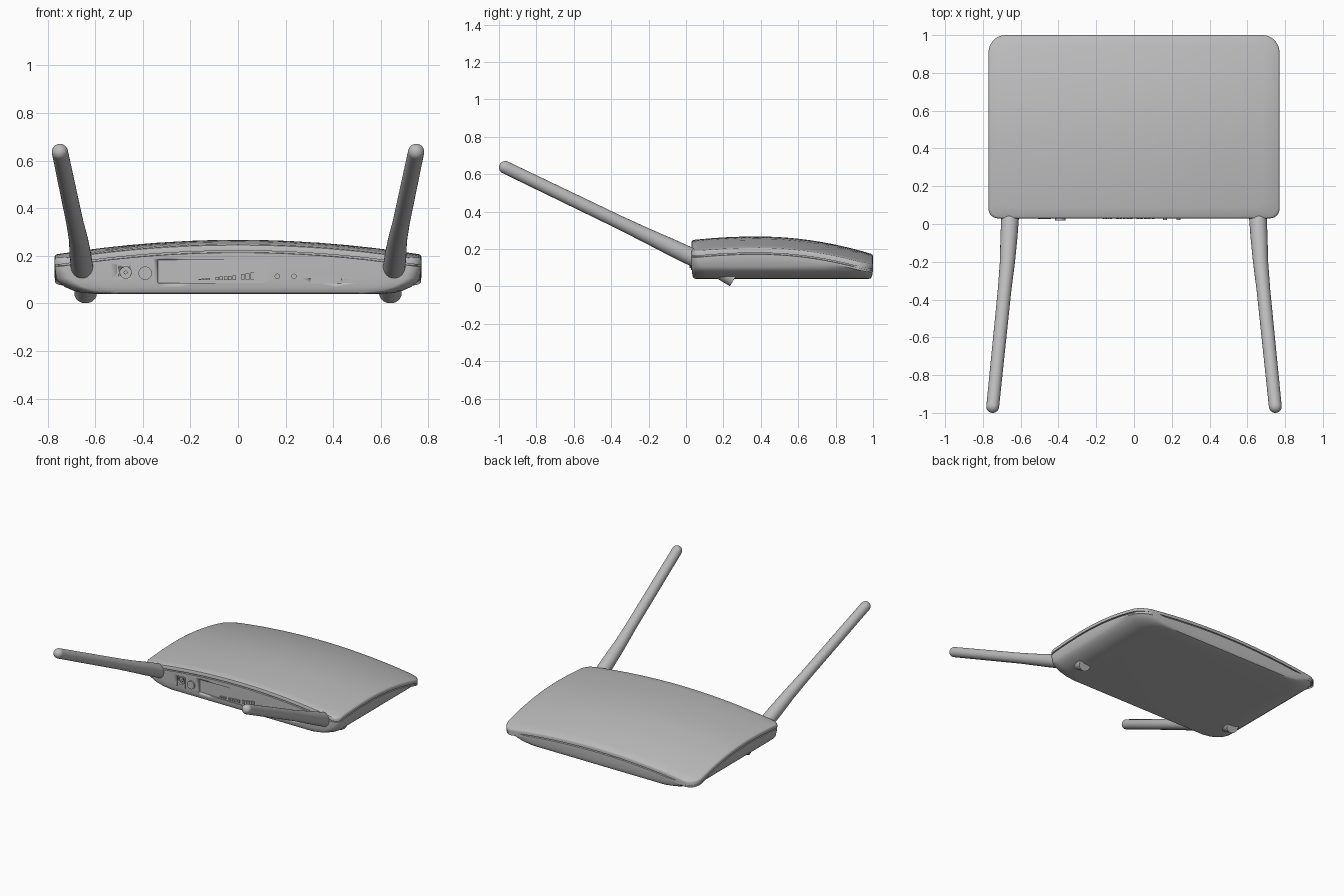
import bpy, bmesh, math
from mathutils import Vector

cube = bpy.data.objects.get("Cube")
if cube:
    bpy.data.objects.remove(cube, do_unlink=True)

grey = bpy.data.materials.new("plain grey")
grey.use_nodes = True
grey.diffuse_color = (0.5, 0.5, 0.5, 1)
grey.node_tree.nodes["Principled BSDF"].inputs["Base Color"].default_value = (0.5, 0.5, 0.5, 1)

HALF, FRONT, BACK = 0.77, 0.03, 1.0
MID = (FRONT + BACK) / 2


def finish(name, bm, angle=35):
    bmesh.ops.recalc_face_normals(bm, faces=bm.faces)
    mesh = bpy.data.meshes.new(name)
    bm.to_mesh(mesh)
    bm.free()
    mesh.materials.append(grey)
    ob = bpy.data.objects.new(name, mesh)
    bpy.context.collection.objects.link(ob)
    bpy.ops.object.select_all(action='DESELECT')
    ob.select_set(True)
    bpy.context.view_layer.objects.active = ob
    bpy.ops.object.shade_smooth_by_angle(angle=math.radians(angle))
    return ob


def top(x, y):
    """Height of the domed lid."""
    d = y - 0.38
    return 0.267 - (0.16 if d < 0 else 0.25) * d * d - 0.062 * (x / HALF) ** 2


def outline(ix=0.0, iy=0.0, extra=0.0, scale=1.0):
    """Rounded rectangle with subdivided sides, inset by ix and iy."""
    pts = []
    corners = ((1, -1, 0.05), (1, 1, 0.09), (-1, 1, 0.09), (-1, -1, 0.05))
    for i, (sx, sy, r) in enumerate(corners):
        r += extra
        cx = sx * (HALF - ix - r)
        cy = (FRONT + iy + r) if sy < 0 else (BACK - iy - r)
        for k in range(9):
            a = math.radians(-90 + 90 * i + 90 * k / 8)
            pts.append(Vector((cx + r * math.cos(a), cy + r * math.sin(a))))
    full = []
    for i, p in enumerate(pts):
        q = pts[(i + 1) % len(pts)]
        n = 16 if i % 9 == 8 else 1
        full += [p.lerp(q, k / n) for k in range(n)]
    c = Vector((0, MID))
    return [c + (p - c) * scale for p in full]


def shell(name, rings, angle=35):
    """Loft rings of (outline, height function) and cap both ends."""
    bm = bmesh.new()
    loops = [[bm.verts.new((p.x, p.y, z(p.x, p.y))) for p in pts] for pts, z in rings]
    for a, b in zip(loops, loops[1:]):
        for i in range(len(a)):
            j = (i + 1) % len(a)
            bm.faces.new((a[i], a[j], b[j], b[i]))
    bm.faces.new(loops[0])
    bm.faces.new(loops[-1])
    return finish(name, bm, angle)


def below(d):
    return lambda x, y: top(x, y) - d


def level(h):
    return lambda x, y: h


SHRINK = (0.9, 0.75, 0.6, 0.45, 0.3, 0.15, 0.02)

# Lower case: bowl-shaped sides with a flat underside
rings = [(outline(ix, iy, ex), level(z)) for ix, iy, ex, z in (
    (0.17, 0.025, 0.06, 0.04), (0.12, 0.012, 0.05, 0.043), (0.08, 0.006, 0.04, 0.053),
    (0.045, 0.003, 0.03, 0.068), (0.02, 0.001, 0.02, 0.086), (0.006, 0, 0.01, 0.105))]
rings += [(outline(0.002), below(0.045)), (outline(0.002), below(0.034)),
          (outline(0.014, 0.012), below(0.034))]
rings += [(outline(0.014, 0.012, 0, s), below(0.034)) for s in SHRINK]
case = shell("lower_case", rings)

# Domed lid, separated from the case by a narrow groove
rings = [(outline(0.014, 0.012, 0, s), below(0.036)) for s in reversed(SHRINK)]
rings += [(outline(0.014, 0.012), below(0.036)), (outline(0.014, 0.012), below(0.026)),
          (outline(), below(0.026)), (outline(), below(0.009)),
          (outline(0.003, 0.003), below(0.003)), (outline(0.01, 0.01), below(0))]
rings += [(outline(0.01, 0.01, 0, s), below(0)) for s in SHRINK]
shell("lid", rings)


def prism(name, profile, y0, y1):
    """Extrude an x-z profile along y."""
    bm = bmesh.new()
    face = bm.faces.new([bm.verts.new((x, y0, z)) for x, z in profile])
    moved = bmesh.ops.extrude_face_region(bm, geom=[face])["geom"]
    bmesh.ops.translate(bm, vec=(0, y1 - y0, 0),
                        verts=[v for v in moved if isinstance(v, bmesh.types.BMVert)])
    return finish(name, bm)


def box(name, x0, x1, z0, z1, y0, y1):
    return prism(name, [(x0, z0), (x1, z0), (x1, z1), (x0, z1)], y0, y1)


def disc(name, x, z, r, y0, y1):
    ring = [math.tau * k / 32 for k in range(32)]
    return prism(name, [(x + r * math.cos(a), z + r * math.sin(a)) for a in ring], y0, y1)


def cut(cutter):
    cutter.hide_render = True
    cutter.hide_viewport = True
    mod = case.modifiers.new(cutter.name, 'BOOLEAN')
    mod.operation = 'DIFFERENCE'
    mod.solver = 'EXACT'
    mod.object = cutter


# Socket recess that fades out toward the left
bm = bmesh.new()
low, high = ([bm.verts.new((x, y, z)) for x, y in
              ((-0.335, 0.0), (0.125, 0.0), (0.125, 0.0305), (-0.335, 0.045))] for z in (0.085, 0.182))
bm.faces.new(low)
bm.faces.new(high)
for i in range(4):
    j = (i + 1) % 4
    bm.faces.new((low[i], low[j], high[j], high[i]))
cut(finish("socket_recess_cutter", bm))

# Power jack: two side ribs, a round hole and a pin
cut(disc("jack_hole_cutter", -0.472, 0.13, 0.024, 0.01, 0.045))
disc("jack_pin", -0.472, 0.13, 0.008, 0.028, 0.05)
for x in (-0.505, -0.442):
    box("jack_rib", x - 0.003, x + 0.003, 0.088, 0.163, 0.026, 0.035)
box("jack_top_rib", -0.505, -0.442, 0.16, 0.164, 0.027, 0.035)

# Buttons
disc("power_button", -0.39, 0.127, 0.028, 0.018, 0.04)
for x in (0.165, 0.235):
    disc("small_button", x, 0.114, 0.011, 0.02, 0.04)

# Raised socket marks, stepped in size, and the slot
for x0, x1, z0, z1, n in ((-0.165, -0.115, 0.098, 0.106, 4), (-0.095, -0.005, 0.098, 0.118, 5),
                          (0.012, 0.112, 0.1, 0.138, 5)):
    step = (x1 - x0) / n
    for k in range(n):
        left = x0 + k * step
        rise = z0 + (z1 - z0) * (0.5 + 0.5 * (k + 1) / n)
        box("socket_mark", left, left + step * 0.8, z0, rise, 0.026, 0.048)
cut(box("slot_cutter", 0.305, 0.435, 0.084, 0.104, 0.01, 0.036))


def rod(name, stations, segments=32):
    """Tube through (point, radius) stations, capped at both ends."""
    bm = bmesh.new()
    axis = (stations[-1][0] - stations[0][0]).normalized()
    u = axis.orthogonal().normalized()
    v = axis.cross(u)
    angles = [math.tau * k / segments for k in range(segments)]
    loops = [[bm.verts.new(p + r * (u * math.cos(a) + v * math.sin(a))) for a in angles]
             for p, r in stations]
    for a, b in zip(loops, loops[1:]):
        for i in range(segments):
            j = (i + 1) % segments
            bm.faces.new((a[i], a[j], b[j], b[i]))
    bm.faces.new(loops[0])
    bm.faces.new(loops[-1])
    return finish(name, bm)


for side, label in ((1, "left"), (-1, "right")):
    # Antenna: flared root, slim shaft and rounded tip
    root = Vector((side * 0.655, 0.05, 0.148))
    neck = Vector((side * 0.67, -0.2, 0.267))
    tip = Vector((side * 0.748, -0.966, 0.636))
    way = (tip - neck).normalized()
    stations = [(root, 0.047), (root.lerp(neck, 0.5), 0.045), (neck, 0.04),
                (neck.lerp(tip, 0.2), 0.036), (tip, 0.034)]
    for k in range(1, 8):
        a = math.radians(12.5 * k)
        stations.append((tip + way * 0.034 * math.sin(a), 0.034 * math.cos(a)))
    rod(label + "_antenna", stations)

    # Slanted foot
    end = Vector((side * 0.64, 0.259, 0.041))
    rod(label + "_foot", [(end - Vector((0, 0.83, -0.5)) * 0.1, 0.047), (end, 0.047)])
